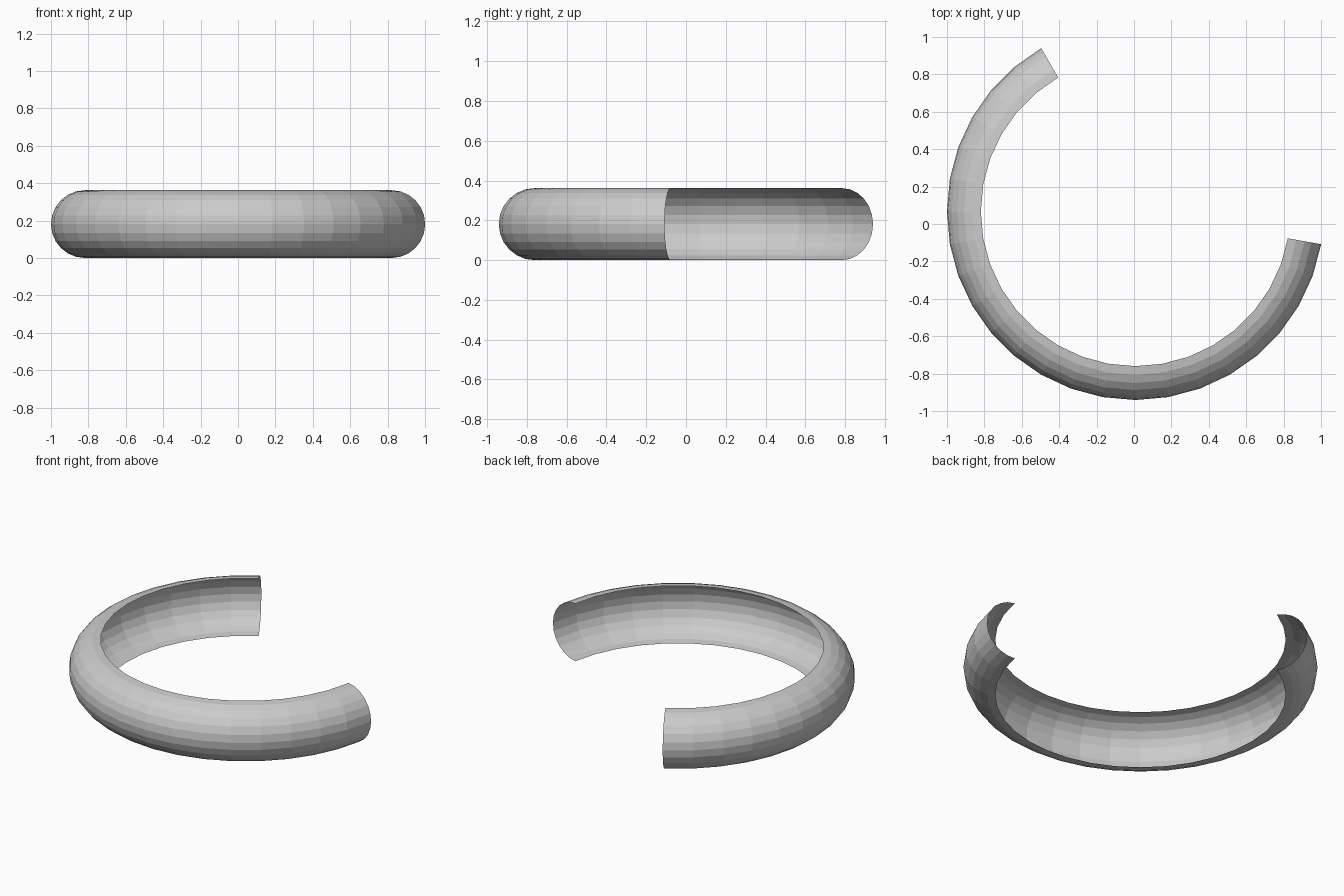
import bpy, bmesh
from math import sin, cos, radians

if "Cube" in bpy.data.objects:
    bpy.data.objects.remove(bpy.data.objects["Cube"])

MAJOR, TUBE = 0.827, 0.181      # ring radius and tube radius
CX, CY = 0.008, 0.067           # ring centre
START, SWEEP = 120, 230         # arc in degrees
STEPS, SIDES = 23, 12

# Open ring: outward-facing half of a tube swept along an arc, a thin open shell
bm = bmesh.new()
profile = []
for i in range(SIDES + 1):
    t = radians(-90 + 180 * i / SIDES)
    profile.append((MAJOR + TUBE * cos(t), TUBE + TUBE * sin(t)))

rings = []
for k in range(STEPS + 1):
    a = radians(START + SWEEP * k / STEPS)
    rings.append([bm.verts.new((CX + r * cos(a), CY + r * sin(a), z)) for r, z in profile])

for a, b in zip(rings, rings[1:]):
    for i in range(SIDES):
        bm.faces.new((a[i], b[i], b[i + 1], a[i + 1]))

mesh = bpy.data.meshes.new("open_half_ring")
bm.to_mesh(mesh)
bm.free()
ring = bpy.data.objects.new("open_half_ring", mesh)
bpy.context.collection.objects.link(ring)
